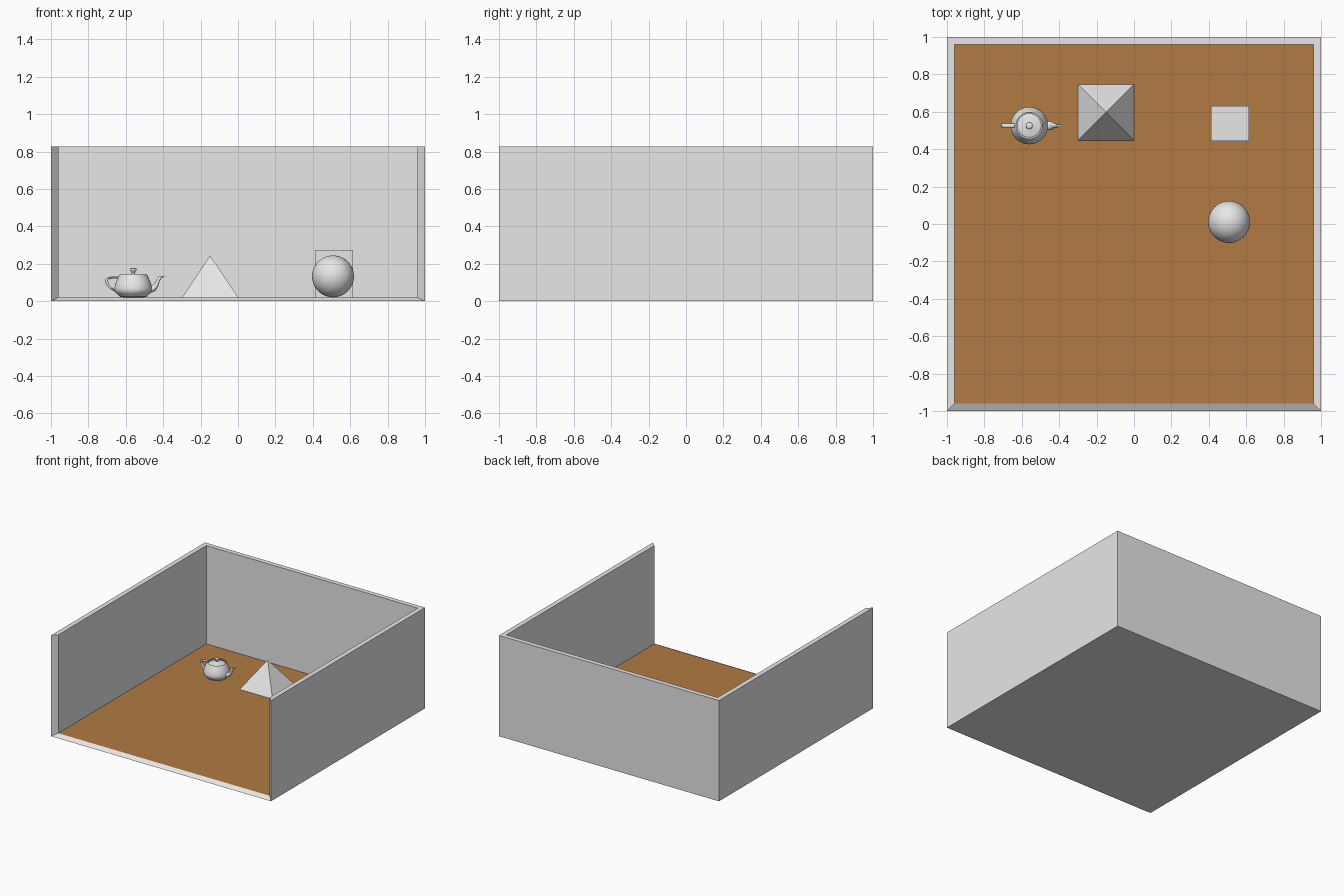
import bpy, bmesh, math
from mathutils import Vector

if "Cube" in bpy.data.objects:
    bpy.data.objects.remove(bpy.data.objects["Cube"])


def material(name, color):
    m = bpy.data.materials.new(name)
    m.diffuse_color = (*color, 1)
    m.use_nodes = True
    m.node_tree.nodes["Principled BSDF"].inputs["Base Color"].default_value = m.diffuse_color
    return m


GREY = material("pale grey", (0.8, 0.8, 0.8))
BROWN = material("wood brown", (0.44, 0.198, 0.054))
FLOOR = 0.02


def finish(name, bm, mats=(GREY,), smooth=None):
    bmesh.ops.remove_doubles(bm, verts=bm.verts, dist=1e-5)
    me = bpy.data.meshes.new(name)
    bm.to_mesh(me)
    bm.free()
    ob = bpy.data.objects.new(name, me)
    bpy.context.collection.objects.link(ob)
    for m in mats:
        me.materials.append(m)
    if smooth:
        bpy.ops.object.select_all(action='DESELECT')
        ob.select_set(True)
        bpy.context.view_layer.objects.active = ob
        bpy.ops.object.shade_smooth_by_angle(angle=math.radians(smooth))
    return ob


# Room shell: open top and front, front rim mitred inwards
def ring(bm, half, z):
    return [bm.verts.new((sx * half, sy * half, z))
            for sx, sy in ((-1, -1), (1, -1), (1, 1), (-1, 1))]


bm = bmesh.new()
ob_, ot = ring(bm, 1, 0), ring(bm, 1, 0.828)
ib, it = ring(bm, 0.961, FLOOR), ring(bm, 0.961, 0.828)
bm.faces.new(ob_[::-1])
floor = bm.faces.new(ib)
floor.material_index = 1
for i in (1, 2, 3):                      # right, back, left walls
    j = (i + 1) % 4
    bm.faces.new((ob_[i], ob_[j], ot[j], ot[i]))
    bm.faces.new((ib[j], ib[i], it[i], it[j]))
    bm.faces.new((ot[i], ot[j], it[j], it[i]))
bm.faces.new((ob_[0], ob_[1], ib[1], ib[0]))     # front sill
bm.faces.new((ob_[1], ot[1], it[1], ib[1]))      # right wall end
bm.faces.new((ob_[0], ib[0], it[0], ot[0]))      # left wall end
finish("room_shell", bm, (GREY, BROWN))

# Box block
bm = bmesh.new()
bmesh.ops.create_cube(bm, size=1)
bmesh.ops.scale(bm, vec=(0.204, 0.187, 0.253), verts=bm.verts)
bmesh.ops.translate(bm, vec=(0.514, 0.538, FLOOR + 0.1265), verts=bm.verts)
finish("box_block", bm)

# Ball
bm = bmesh.new()
bmesh.ops.create_uvsphere(bm, u_segments=48, v_segments=24, radius=0.112)
bmesh.ops.translate(bm, vec=(0.508, 0.011, FLOOR + 0.113), verts=bm.verts)
finish("ball", bm, smooth=60)

# Pyramid
bm = bmesh.new()
base = [bm.verts.new((-0.149 + sx * 0.15, 0.597 + sy * 0.15, FLOOR))
        for sx, sy in ((-1, -1), (1, -1), (1, 1), (-1, 1))]
apex = bm.verts.new((-0.149, 0.597, 0.244))
bm.faces.new(base[::-1])
for i in range(4):
    bm.faces.new((base[i], base[(i + 1) % 4], apex))
finish("pyramid", bm)

# Teapot: lathed body and lid, swept handle and spout
POT = Vector((-0.56, 0.526, FLOOR))
UNIT = 0.05


def bezier(p, t):
    s = 1 - t
    k = (s ** 3, 3 * s * s * t, 3 * s * t * t, t ** 3)
    return [sum(k[i] * p[i][d] for i in range(4)) for d in range(len(p[0]))]


def sample(points, n=8):
    out = [list(points[0])]
    for s in range(0, len(points) - 1, 3):
        out += [bezier(points[s:s + 4], i / n) for i in range(1, n + 1)]
    return out


def grid(bm, rows):
    vs = [[bm.verts.new(POT + UNIT * Vector(p)) for p in row] for row in rows]
    for a, b in zip(vs, vs[1:]):
        for i in range(len(a)):
            j = (i + 1) % len(a)
            bm.faces.new((a[i], a[j], b[j], b[i]))
    bmesh.ops.remove_doubles(bm, verts=bm.verts, dist=1e-5)
    bmesh.ops.dissolve_degenerate(bm, edges=bm.edges, dist=1e-6)
    bmesh.ops.recalc_face_normals(bm, faces=bm.faces)


def lathe(name, points, seg=48):
    bm = bmesh.new()
    grid(bm, [[(r * math.cos(2 * math.pi * k / seg), r * math.sin(2 * math.pi * k / seg), z)
               for k in range(seg)] for r, z in sample(points)])
    if sum(f.normal.z * f.calc_area() for f in bm.faces if f.calc_center_median().z > 0.15) < 0:
        bmesh.ops.reverse_faces(bm, faces=bm.faces)
    finish(name, bm, smooth=40)


def tube(name, upper, lower, widths, n=8):
    """Sweep a rounded section between an upper and a lower curve."""
    bm = bmesh.new()
    rows = []
    for (ux, uz), (lx, lz), (w,) in zip(sample(upper), sample(lower), sample(widths)):
        row = []
        for side in (1, -1):
            for i in range(n):
                v = i / n if side == 1 else 1 - i / n
                k = 3 * v * v - 2 * v ** 3
                row.append((ux + (lx - ux) * k, side * w * 3 * v * (1 - v), uz + (lz - uz) * k))
        rows.append(row)
    grid(bm, rows)
    finish(name, bm, smooth=60)


lathe("teapot_body", [(1.4, 2.4), (1.3375, 2.53), (1.4375, 2.53), (1.5, 2.4),
                      (1.75, 1.875), (2, 1.35), (2, 0.9), (2, 0.45), (1.5, 0.225), (1.5, 0.15),
                      (1.5, 0.075), (1.425, 0), (0, 0)])
lathe("teapot_lid", [(0, 3.15), (0.8, 3.15), (0, 2.7), (0.2, 2.55),
                     (0.4, 2.4), (1.3, 2.4), (1.3, 2.25)])
tube("teapot_handle",
     [(-1.5, 2.25), (-2.5, 2.25), (-3, 2.25), (-3, 1.8), (-3, 1.35), (-2.65, 0.9375), (-1.9, 0.6)],
     [(-1.6, 2.025), (-2.3, 2.025), (-2.7, 2.025), (-2.7, 1.8), (-2.7, 1.575), (-2.5, 1.125), (-2, 0.9)],
     [(0.3,)] * 7)
tube("teapot_spout",
     [(1.7, 1.275), (2.6, 1.275), (2.3, 1.95), (2.7, 2.25), (2.8, 2.325), (2.9, 2.325), (2.8, 2.25)],
     [(1.7, 0.45), (3.1, 0.675), (2.4, 1.875), (3.3, 2.25), (3.525, 2.344), (3.45, 2.3625), (3.2, 2.25)],
     [(0.66,), (0.66,), (0.25,), (0.25,), (0.25,), (0.15,), (0.15,)])
